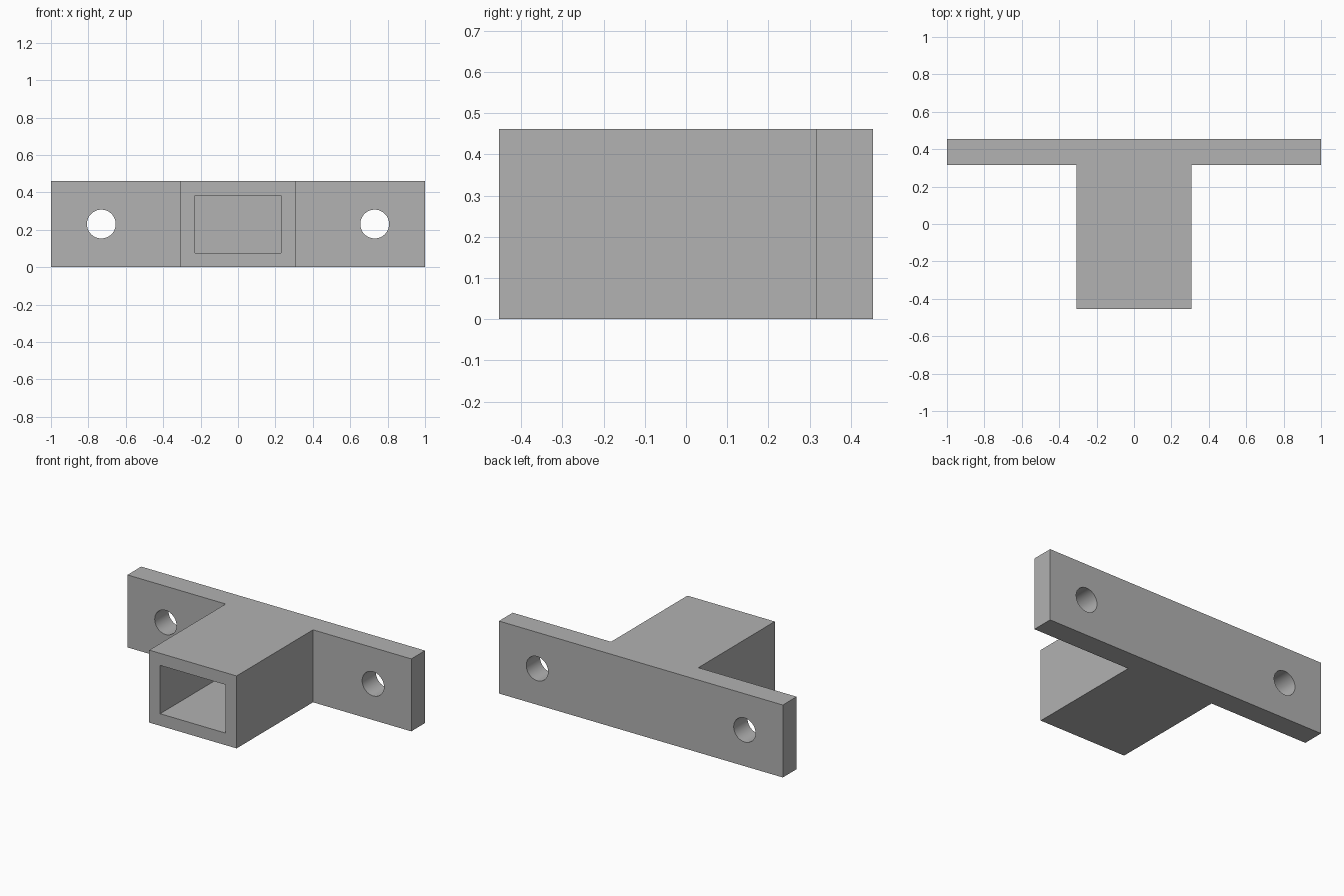
import bpy
import bmesh
import math
from mathutils import Matrix, Vector

cube = bpy.data.objects.get("Cube")
if cube:
    bpy.data.objects.remove(cube, do_unlink=True)

U = 2 / 26                 # one design unit
HEIGHT = 6 * U
BACK = 5.9 * U             # rear face of the flange
FLANGE_FRONT = BACK - 1.8 * U
FRONT = -BACK              # open end of the socket
MID = HEIGHT / 2


def link_mesh(name, bm):
    bmesh.ops.recalc_face_normals(bm, faces=bm.faces)
    mesh = bpy.data.meshes.new(name)
    bm.to_mesh(mesh)
    bm.free()
    obj = bpy.data.objects.new(name, mesh)
    bpy.context.collection.objects.link(obj)
    return obj


def cut(target, cutter):
    mod = target.modifiers.new(cutter.name, 'BOOLEAN')
    mod.operation = 'DIFFERENCE'
    mod.solver = 'EXACT'
    mod.object = cutter
    bpy.context.view_layer.objects.active = target
    bpy.ops.object.modifier_apply(modifier=mod.name)
    bpy.data.objects.remove(cutter, do_unlink=True)


# T-shaped bracket: half profile mirrored and extruded upwards
half = [(4 * U, FRONT), (4 * U, FLANGE_FRONT), (13 * U, FLANGE_FRONT), (13 * U, BACK)]
profile = half + [(-x, y) for x, y in reversed(half)]
bm = bmesh.new()
base = bm.faces.new([bm.verts.new((x, y, 0)) for x, y in profile])
top = bmesh.ops.extrude_face_region(bm, geom=[base])["geom"]
bmesh.ops.translate(bm, vec=(0, 0, HEIGHT),
                    verts=[v for v in top if isinstance(v, bmesh.types.BMVert)])
bracket = link_mesh("socket_bracket", bm)

# Rectangular socket, closed at the flange
bm = bmesh.new()
start = FRONT - U
size = Vector((6 * U, FLANGE_FRONT - start, 4 * U))
centre = Vector((0, (start + FLANGE_FRONT) / 2, MID))
bmesh.ops.create_cube(bm, size=1, matrix=Matrix.Translation(centre) @ Matrix.Diagonal(size.to_4d()))
cut(bracket, link_mesh("socket_cutter", bm))

# Bolt hole through each wing of the flange
for side in (-1, 1):
    bm = bmesh.new()
    place = Matrix.Translation((side * 9.5 * U, (FLANGE_FRONT + BACK) / 2, MID))
    bmesh.ops.create_cone(bm, cap_ends=True, segments=64, radius1=U, radius2=U,
                          depth=4 * U, matrix=place @ Matrix.Rotation(math.pi / 2, 4, 'X'))
    cut(bracket, link_mesh("bolt_hole_cutter", bm))

# Single grey finish
grey = bpy.data.materials.new("plain_grey")
grey.use_nodes = True
colour = (0.445, 0.445, 0.445, 1)
grey.diffuse_color = colour
grey.node_tree.nodes["Principled BSDF"].inputs["Base Color"].default_value = colour
bracket.data.materials.clear()
bracket.data.materials.append(grey)

# Smooth hole walls, crisp edges
bpy.ops.object.select_all(action='DESELECT')
bracket.select_set(True)
bpy.context.view_layer.objects.active = bracket
bpy.ops.object.shade_smooth_by_angle(angle=math.radians(30))
